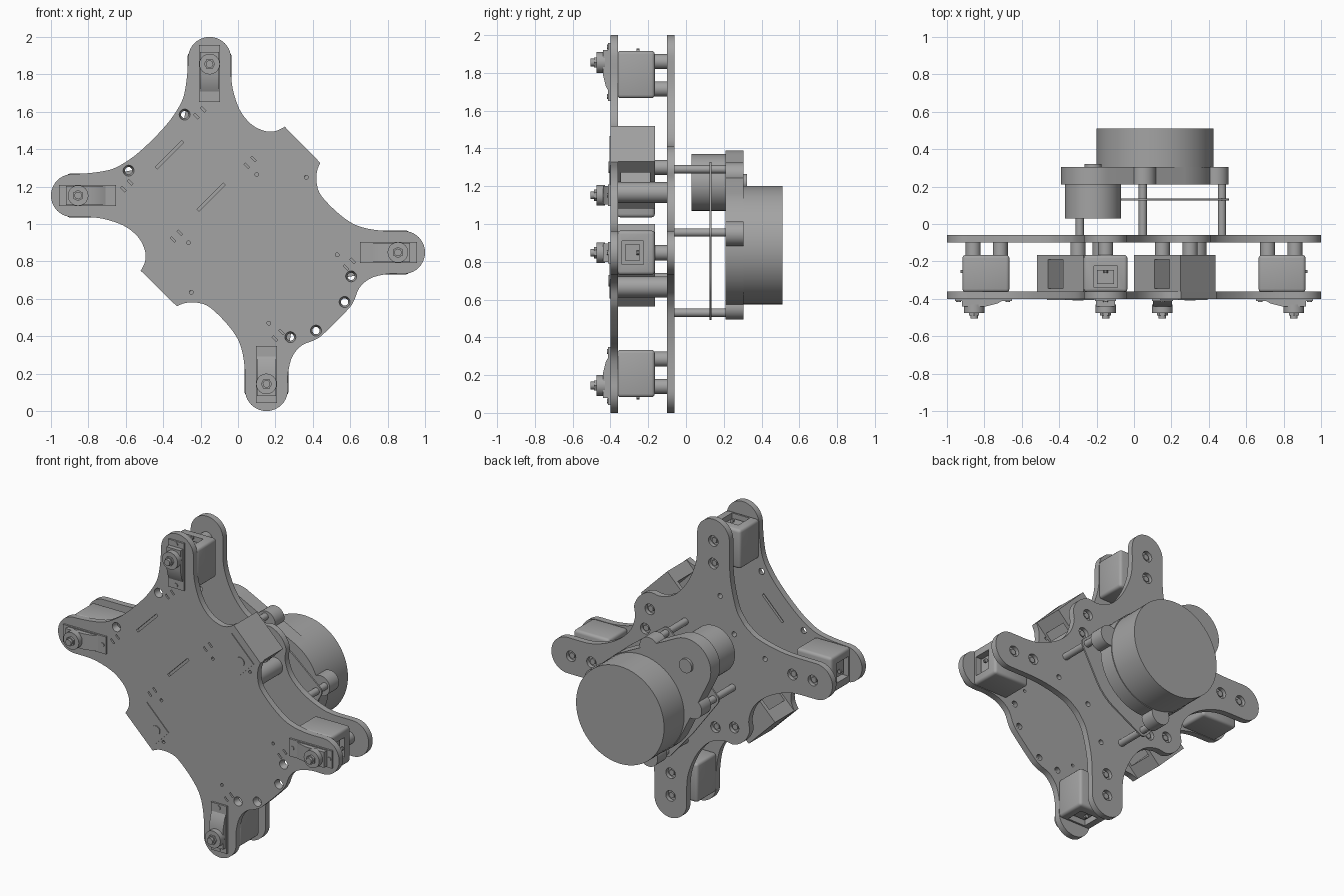
import bpy, bmesh
from math import pi, cos, sin, radians
from mathutils import Matrix, Vector
from mathutils.geometry import convex_hull_2d

if "Cube" in bpy.data.objects:
    bpy.data.objects.remove(bpy.data.objects["Cube"])

GREY = (0.37, 0.37, 0.37, 1)
grey = bpy.data.materials.new("plain grey")
grey.use_nodes = True
grey.diffuse_color = GREY
grey.node_tree.nodes["Principled BSDF"].inputs["Base Color"].default_value = GREY
CENTRE = Matrix.Translation((0, 0, 1))


# --- helpers: everything is drawn in (x, z) around the model centre ---
def make(name, bm, place=Matrix()):
    bmesh.ops.recalc_face_normals(bm, faces=bm.faces)
    bm.transform(CENTRE @ place)
    mesh = bpy.data.meshes.new(name)
    bm.to_mesh(mesh)
    bm.free()
    mesh.materials.append(grey)
    obj = bpy.data.objects.new(name, mesh)
    bpy.context.collection.objects.link(obj)
    return obj


def add_cyl(bm, x, z, r, y0, y1, front_r=None, sides=32):
    m = Matrix.Translation((x, (y0 + y1) / 2, z)) @ Matrix.Rotation(pi / 2, 4, "X")
    bmesh.ops.create_cone(bm, cap_ends=True, segments=sides, radius1=r,
                          radius2=front_r or r, depth=y1 - y0, matrix=m)


def add_box(bm, x0, x1, y0, y1, z0, z1, turn=0):
    m = Matrix.Translation(((x0 + x1) / 2, (y0 + y1) / 2, (z0 + z1) / 2))
    m = m @ Matrix.Rotation(turn, 4, "Y") @ Matrix.Diagonal((x1 - x0, y1 - y0, z1 - z0, 1))
    bmesh.ops.create_cube(bm, size=1, matrix=m)


def cyl(name, *args, place=Matrix(), **kw):
    bm = bmesh.new()
    add_cyl(bm, *args, **kw)
    return make(name, bm, place)


def box(name, *args, place=Matrix()):
    bm = bmesh.new()
    add_box(bm, *args)
    return make(name, bm, place)


def prism(name, points, y0, y1, place=Matrix()):
    bm = bmesh.new()
    face = bm.faces.new([bm.verts.new((x, y0, z)) for x, z in points])
    ext = bmesh.ops.extrude_face_region(bm, geom=[face], use_keep_orig=True)["geom"]
    bmesh.ops.translate(bm, vec=(0, y1 - y0, 0),
                        verts=[v for v in ext if isinstance(v, bmesh.types.BMVert)])
    return make(name, bm, place)


def bake(obj):
    graph = bpy.context.evaluated_depsgraph_get()
    mesh = bpy.data.meshes.new_from_object(obj.evaluated_get(graph))
    obj.modifiers.clear()
    obj.data = mesh


def cut(obj, bm, place=Matrix()):
    cutter = make("cutter", bm, place)
    mod = obj.modifiers.new("cut", "BOOLEAN")
    mod.object, mod.solver = cutter, "EXACT"
    bake(obj)
    bpy.data.objects.remove(cutter)


def bevel(obj, width):
    mod = obj.modifiers.new("bevel", "BEVEL")
    mod.width, mod.segments = width, 3
    bake(obj)


def arc(x, z, r, a0, a1, n=20):
    return [(x + r * cos(radians(a0 + (a1 - a0) * i / n)),
             z + r * sin(radians(a0 + (a1 - a0) * i / n))) for i in range(n + 1)]


def spline(pts, n=5):
    p = [Vector(q) for q in [pts[0], *pts, pts[-1]]]
    out = []
    for a, b, c, d in zip(p, p[1:], p[2:], p[3:]):
        for i in range(n):
            t = i / n
            v = 2 * b + (c - a) * t + (2 * a - 5 * b + 4 * c - d) * t * t
            out.append(tuple((v + (3 * b - a - 3 * c + d) * t ** 3) / 2))
    return out + [tuple(pts[-1])]


def flip(pts):
    return [(-z, -x) for x, z in reversed(pts)]


ARM, OFF, R = 0.885, 0.152, 0.115


def outline(side, low, high):
    # four rounded arms joined by side curves, mirrored over the diagonal
    pts = arc(-OFF, ARM, R, 180, 0) + side + arc(ARM, -OFF, R, 90, -90)
    pts += spline(low + flip(low)) + arc(OFF, -ARM, R, 0, -180)
    pts += flip(side) + arc(-ARM, OFF, R, 270, 90) + spline(high + flip(high))
    clean = []
    for p in pts:
        if not clean or (Vector(p) - Vector(clean[-1])).length > 0.002:
            clean.append(p)
    return clean


# --- front plate with square hip tabs ---
tab_side = spline([(-.037, .85), (-.035, .77), (-.02, .69), (.015, .6), (.075, .53),
                   (.145, .497), (.2, .497), (.25, .52)])
tab_side += spline([(.44, .327), (.422, .28), (.422, .21), (.45, .145), (.545, .05),
                    (.64, -.01), (.76, -.035), (.87, -.037)])
low = [(.87, -.267), (.8, -.267), (.71, -.29), (.65, -.34), (.62, -.41), (.585, -.46)]
high = [(-.87, .267), (-.77, .275), (-.67, .295), (-.58, .345), (-.5, .41)]
front_plate = prism("front_plate", outline(tab_side, low, high), -.4, -.36)

holes = bmesh.new()
for x, z in [(-.285, .585), (.605, -.28), (.57, -.417)]:
    for hx, hz in ((x, z), (-z, -x)):
        add_cyl(holes, hx, hz, .017, -.41, -.35, front_r=.032, sides=20)
for x, z in [(.1, .265), (.365, .25), (.53, -.165)]:
    for hx, hz in ((x, z), (-z, -x)):
        add_cyl(holes, hx, hz, .01, -.41, -.35, sides=12)
for x, z in [(-.366, .37), (-.144, .144)]:
    add_box(holes, x - .1, x + .1, -.41, -.385, z - .008, z + .008, -pi / 4)
    add_box(holes, x - .1, x + .1, -.375, -.35, z - .008, z + .008, -pi / 4)
for x, z in [(-.205, .595), (.065, .33), (.215, -.595)]:
    for cx, cz in ((x, z), (-z, -x)):
        for s in (-.018, .018):
            px, pz = cx + s, cz + s
            add_box(holes, px - .016, px + .016, -.41, -.385, pz - .005, pz + .005, pi / 4)
cut(front_plate, holes)

# --- back plate with rounded hip bumps and deep scoops ---
bump = [(-.037, .86), (-.03, .7), (.03, .55), (.12, .445), (.22, .405), (.3, .41)]
bump_side = spline(bump + [(.37, .37)] + [(z, x) for x, z in reversed(bump)])
scoop = [(.87, -.267), (.66, -.272), (.48, -.31), (.4, -.355)]
back_plate = prism("back_plate", outline(bump_side, scoop, [(-x, -z) for x, z in scoop]),
                   -.1, -.06)

HIP, SECOND = (.3, .3), (.333, .167)
arms = {"right": (0, (0, -OFF)), "top": (-pi / 2, (-OFF, 0)),
        "left": (pi, (0, OFF)), "bottom": (pi / 2, (OFF, 0))}
places = {k: Matrix.Translation((o[0], 0, o[1])) @ Matrix.Rotation(a, 4, "Y")
          for k, (a, o) in arms.items()}
screws = bmesh.new()
spots = [p for q in (HIP, SECOND) for p in (q, (-q[1], -q[0]))]
for m in places.values():
    spots += [((m @ Vector((s, 0, 0))).x, (m @ Vector((s, 0, 0))).z) for s in (.715, .86)]
for x, z in spots:
    add_cyl(screws, x, z, .034, -.085, -.05, sides=20)
for x, z in [(-.3, .3), (-.2, .52), (-.52, .2), (.3, -.3), (.2, -.52), (.52, -.2)]:
    add_cyl(screws, x, z, .016, -.11, -.05, sides=16)
cut(back_plate, screws)
for x, z in spots:
    cyl("countersunk_screw", x, z, .02, -.09, -.07, sides=6)

# --- arm servos: housing, servo, wedge horn, shaft and standoffs ---
for side, m in places.items():
    housing = box(side + "_arm_housing", .666, .917, -.365, -.165, -.117, .117, place=m)
    bevel(housing, .018)
    window = bmesh.new()
    add_box(window, .86, .95, -.34, -.225, -.063, .063)
    cut(housing, window, m)
    box(side + "_servo_body", .85, .895, -.32, -.245, -.045, .045, place=m)
    cyl(side + "_servo_pin", .917, 0, .012, -.262, -.246, place=m, sides=10)
    box(side + "_servo_flange", .652, .957, -.412, -.38, -.056, .056, place=m)
    # wedge profile drawn flat, then stood up to face forward
    prism(side + "_servo_horn", [(.695, .405), (.73, .425), (.79, .44), (.92, .44), (.92, .405)],
          -.05, .05, m @ Matrix.Rotation(pi / 2, 4, "X"))
    cyl(side + "_horn_boss", .855, 0, .055, -.475, -.43, place=m)
    cyl(side + "_horn_nut", .855, 0, .03, -.488, -.47, place=m, sides=6)
    cyl(side + "_shaft", .855, 0, .02, -.505, -.48, place=m, sides=16)
    for s in (.675, .938):
        cyl(side + "_flange_screw", s, 0, .013, -.417, -.4, place=m, sides=12)
    for s in (.715, .86):
        cyl(side + "_standoff", s, 0, .04, -.17, -.1, place=m)

# --- hip servos: open frames under the tabs ---
for name, turn, f in (("upper", -pi / 4, 1), ("lower", 3 * pi / 4, -1)):
    m = Matrix.Rotation(turn, 4, "Y")
    zs = sorted((-.075 * f, .19 * f))
    frame = box(name + "_hip_frame", .19, .542, -.365, -.165, *zs, place=m)
    window = bmesh.new()
    add_box(window, .345, .46, -.345, -.19, -.3, .3)
    cut(frame, window, m)
    zs = sorted((-.06 * f, .16 * f))
    box(name + "_hip_servo_plate", .357, .497, -.405, -.38, *zs, place=m)
    cyl(name + "_hip_shaft", .424, 0, .03, -.41, -.39, place=m)
    cyl(name + "_hip_standoff", .424, 0, .04, -.17, -.1, place=m)
for x, z in (SECOND, (-SECOND[1], -SECOND[0])):
    cyl("hip_post", x, z, .055, -.36, -.1)

# --- scanner: base with ears, drum, motor, thin board and rods ---
SX, MX = .112, -.22
rods = [(-.29, -.045), (.047, .29), (.47, -.045), (.047, -.47)]


def hull(circles):
    pts = [p for x, z, r in circles for p in arc(x, z, r, 0, 352.5, 47)]
    return [pts[i] for i in convex_hull_2d(pts)]


prism("scanner_base", hull([(SX, -SX, .318), (MX, -MX, .17)]), .21, .305)
cyl("scanner_drum", SX, -SX, .313, .3, .51, sides=64)
cyl("scanner_motor", MX, -MX, .15, .03, .215, sides=48)
cyl("motor_cap", MX, -MX, .045, .3, .322)
prism("scanner_board", hull([(SX, -SX, .32)] + [(x, z, .037) for x, z in rods]), .125, .135)
for x, z in rods:
    inward = (Vector((SX, -SX)) - Vector((x, z))).normalized() * .03
    cyl("scanner_ear", x + inward.x, z + inward.y, .065, .21, .305)
    cyl("scanner_rod", x, z, .022, -.06, .22, sides=20)

# --- crisp edges, smooth curves ---
for obj in bpy.context.collection.objects:
    obj.select_set(obj.type == "MESH")
    if obj.type == "MESH":
        bpy.context.view_layer.objects.active = obj
bpy.ops.object.shade_smooth_by_angle()
